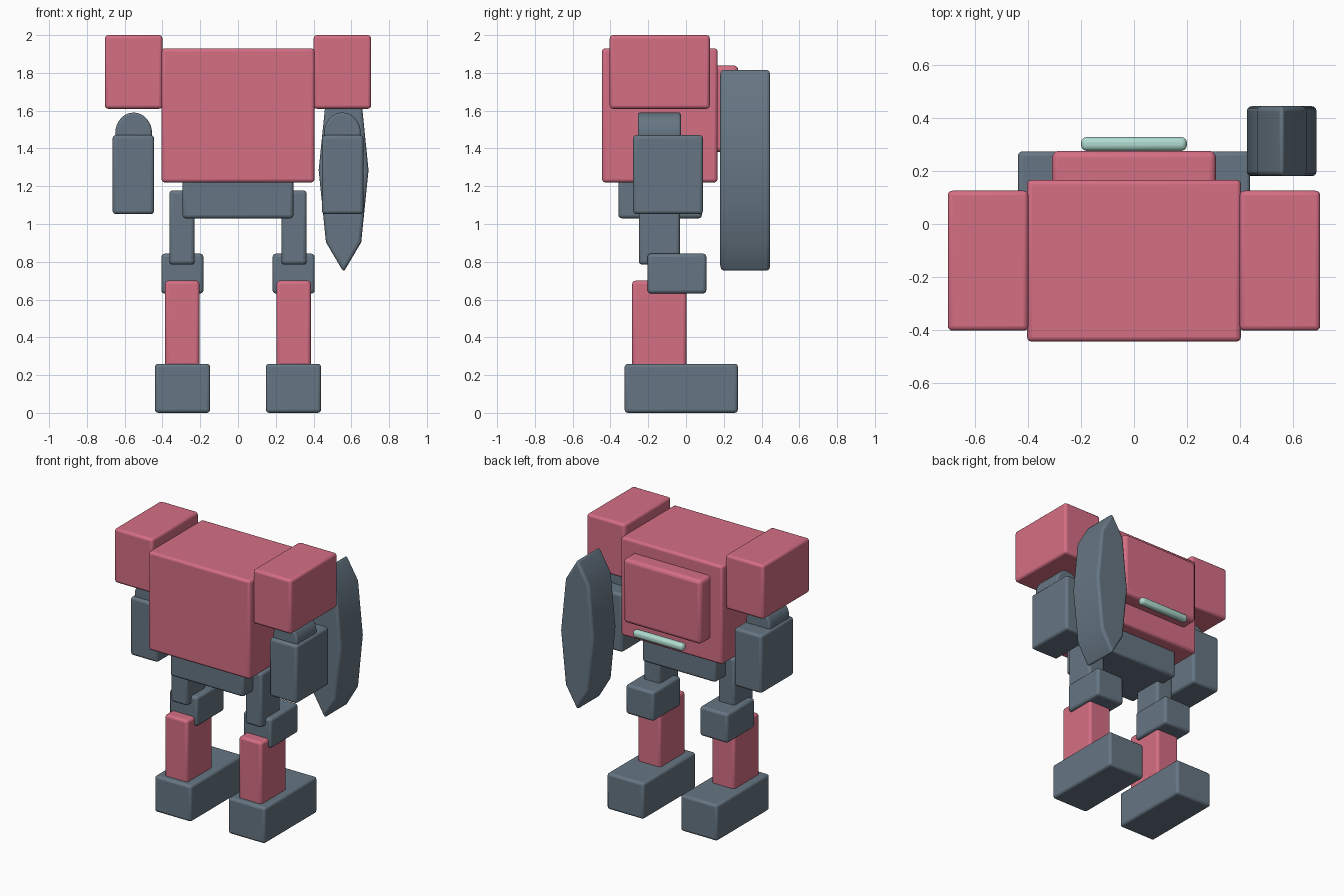
import bpy, bmesh, math
from mathutils import Matrix

if "Cube" in bpy.data.objects:
    bpy.data.objects.remove(bpy.data.objects["Cube"])


def material(name, rgb):
    m = bpy.data.materials.new(name)
    lin = [((c / 255 + 0.055) / 1.055) ** 2.4 for c in rgb]
    m.diffuse_color = (*lin, 1)
    m.use_nodes = True
    m.node_tree.nodes["Principled BSDF"].inputs["Base Color"].default_value = m.diffuse_color
    return m


RED = material("rose_red", (213, 110, 132))
GREY = material("slate_grey", (102, 118, 131))
MINT = material("pale_mint", (176, 219, 207))


def finish(name, bm, mat, bevel):
    """Turn a bmesh into a bevelled, smooth-shaded object."""
    me = bpy.data.meshes.new(name)
    bm.to_mesh(me)
    bm.free()
    me.materials.append(mat)
    ob = bpy.data.objects.new(name, me)
    bpy.context.collection.objects.link(ob)
    mod = ob.modifiers.new("soft_edges", 'BEVEL')
    mod.width = bevel
    mod.segments = 3
    mod.limit_method = 'ANGLE'
    mod.angle_limit = math.radians(30)
    bpy.ops.object.select_all(action='DESELECT')
    ob.select_set(True)
    bpy.context.view_layer.objects.active = ob
    bpy.ops.object.shade_smooth_by_angle(angle=math.radians(30))
    return ob


def placement(x, y, z):
    """Matrix mapping a unit cube onto the given ranges."""
    mid = [(a + b) / 2 for a, b in (x, y, z)]
    size = [b - a for a, b in (x, y, z)]
    return Matrix.Translation(mid) @ Matrix.Diagonal((*size, 1))


def box(name, x, y, z, mat, bevel=0.018):
    bm = bmesh.new()
    bmesh.ops.create_cube(bm, size=1, matrix=placement(x, y, z))
    return finish(name, bm, mat, bevel)


def drum(name, x, y, z, mat, sides, bevel):
    """Cylinder lying along y, stretched to the given ranges."""
    bm = bmesh.new()
    bmesh.ops.create_cone(bm, cap_ends=True, segments=sides, radius1=0.5,
                          radius2=0.5, depth=1,
                          matrix=placement(x, y, z) @ Matrix.Rotation(math.pi / 2, 4, 'X'))
    return finish(name, bm, mat, bevel)


# Body
box("torso", (-0.405, 0.405), (-0.445, 0.167), (1.22, 1.93), RED)
box("backpack", (-0.31, 0.31), (0.1, 0.277), (1.38, 1.84), RED, 0.025)
box("light_bar", (-0.2, 0.2), (0.277, 0.329), (1.32, 1.372), MINT, 0.02)
box("pelvis", (-0.293, 0.293), (-0.358, 0.084), (1.03, 1.26), GREY)

# Arms and legs, mirrored left and right
for side, s in (("left", -1), ("right", 1)):
    def span(a, b):
        return tuple(sorted((s * a, s * b)))

    box(side + "_shoulder", span(0.40, 0.705), (-0.404, 0.126), (1.61, 2.0), RED)
    drum(side + "_elbow", span(0.455, 0.65), (-0.255, -0.027), (1.37, 1.59), GREY, 32, 0.012)
    box(side + "_forearm", span(0.444, 0.664), (-0.28, 0.09), (1.052, 1.47), GREY)
    box(side + "_thigh", span(0.23, 0.363), (-0.25, -0.032), (0.785, 1.178), GREY)
    box(side + "_knee", span(0.183, 0.406), (-0.204, 0.108), (0.632, 0.843), GREY)
    box(side + "_shin", span(0.204, 0.386), (-0.285, 0.002), (0.23, 0.70), RED)
    box(side + "_foot", span(0.147, 0.44), (-0.325, 0.275), (0, 0.26), GREY)

# Shield: eight-sided, pointed at top and bottom
drum("shield", (0.427, 0.691), (0.181, 0.446), (0.745, 1.825), GREY, 8, 0.018)
